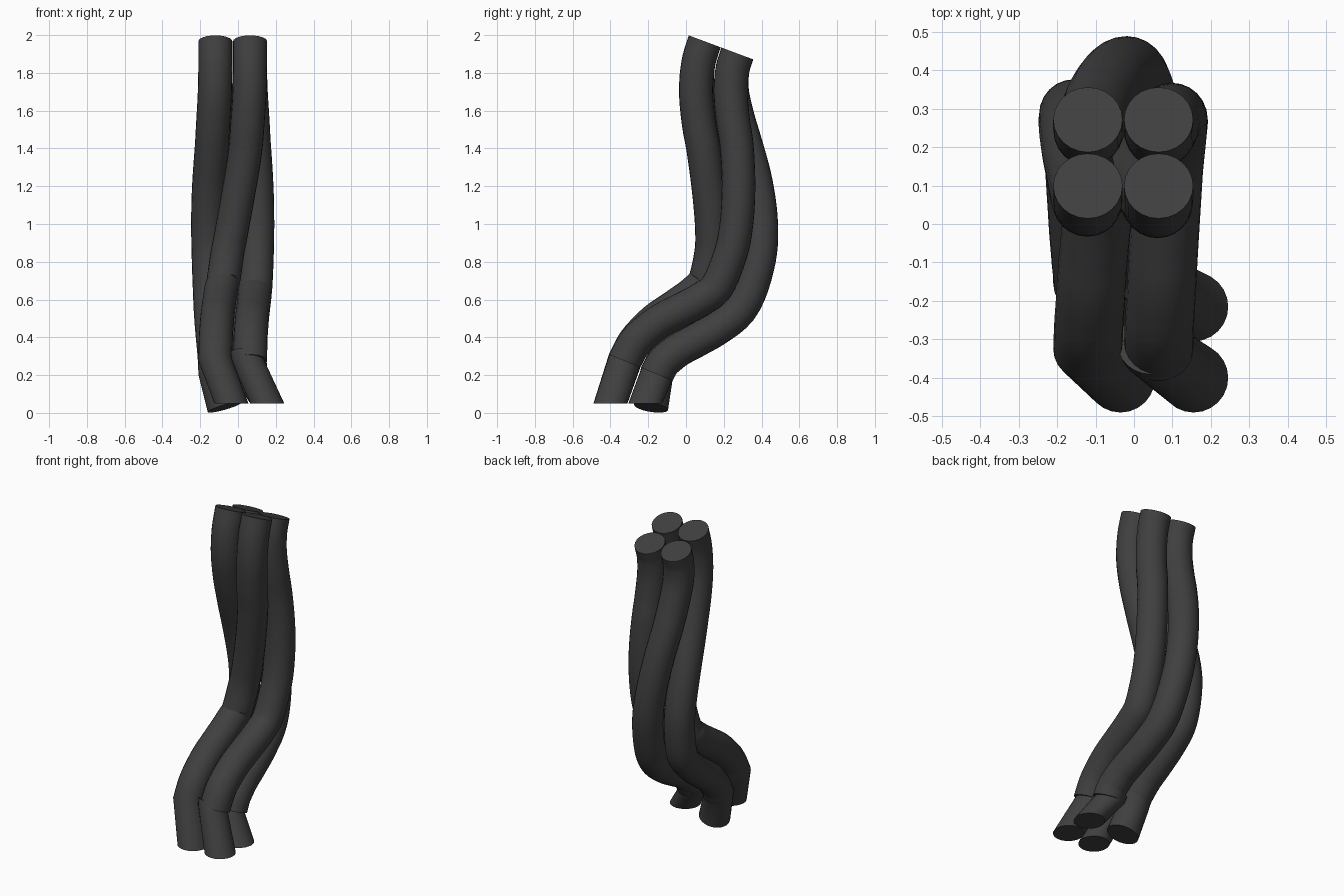
import bpy, bmesh, math
from mathutils import Vector

if "Cube" in bpy.data.objects:
    bpy.data.objects.remove(bpy.data.objects["Cube"])

SIDES = 24
RADIUS = 0.09
SPREAD = 0.13
X = Vector((1, 0, 0))

rubber = bpy.data.materials.new("dark grey rubber")
rubber.use_nodes = True
colour = (0.05, 0.05, 0.05, 1)
rubber.diffuse_color = colour
rubber.node_tree.nodes["Principled BSDF"].inputs["Base Color"].default_value = colour


def ring(centre, u, v):
    """Circle of points around a centre in the plane of u and v."""
    steps = [2 * math.pi * i / SIDES for i in range(SIDES)]
    return [centre + RADIUS * (math.cos(a) * u + math.sin(a) * v) for a in steps]


def loft(name, rings):
    """Capped tube through a list of rings."""
    bm = bmesh.new()
    loops = [[bm.verts.new(p) for p in r] for r in rings]
    for a, b in zip(loops, loops[1:]):
        for i in range(SIDES):
            j = (i + 1) % SIDES
            bm.faces.new((a[i], a[j], b[j], b[i]))
    bm.faces.new(loops[0])
    bm.faces.new(loops[-1])
    bmesh.ops.recalc_face_normals(bm, faces=bm.faces)
    mesh = bpy.data.meshes.new(name)
    bm.to_mesh(mesh)
    bm.free()
    mesh.materials.append(rubber)
    obj = bpy.data.objects.new(name, mesh)
    bpy.context.collection.objects.link(obj)
    bpy.ops.object.select_all(action="DESELECT")
    obj.select_set(True)
    bpy.context.view_layer.objects.active = obj
    bpy.ops.object.shade_smooth_by_angle(angle=math.radians(35))


def smooth_path(points, steps=5):
    """Catmull-Rom curve through the points."""
    p = [2 * points[0] - points[1]] + points + [2 * points[-1] - points[-2]]
    out = []
    for a, b, c, d in zip(p, p[1:], p[2:], p[3:]):
        for k in range(steps):
            t = k / steps
            out.append(b + (c - a) * t / 2 + (2 * a - 5 * b + 4 * c - d) * t**2 / 2
                       + (3 * b - a - 3 * c + d) * t**3 / 2)
    return out + [points[-1]]


# Bundle centre line from top to bottom: y, z, twist in degrees
path = smooth_path([Vector(p) for p in (
    (0.185, 1.935, 0), (0.155, 1.83, 0), (0.148, 1.70, 2), (0.17, 1.55, 8),
    (0.205, 1.40, 15), (0.245, 1.20, 30), (0.267, 1.0, 45), (0.26, 0.83, 57),
    (0.205, 0.64, 68), (0.115, 0.55, 74), (0, 0.475, 80), (-0.09, 0.42, 84),
    (-0.155, 0.365, 87), (-0.2, 0.315, 89), (-0.24, 0.24, 90))])

# Direction across the bundle, towards the back, at each path point
across = []
for i in range(len(path)):
    t = path[min(i + 1, len(path) - 1)] - path[max(i - 1, 0)]
    across.append(Vector((0, -t.y, t.x)).normalized())
across[0] = Vector((0, 0.94, -0.35)).normalized()
across[-1] = Vector((0, 0.925, -0.38)).normalized()


def strand_rings(start):
    rings, centre = [], None
    for p, n in zip(path, across):
        a = math.radians(start - p.z)
        centre = Vector((-0.028, p.x, p.y)) + SPREAD * (math.cos(a) * X + math.sin(a) * n)
        rings.append(ring(centre, X, n))
    return rings, centre


# Each strand: starting angle, foot centre, slope of the foot cap in x and y
strands = {
    "front_left_strand": (45 - 90, (-0.035, -0.40, 0.05), (0, 0), False),
    "back_left_strand": (-135 - 90 + 180 - 90, (-0.07, -0.185, 0.03), (0.28, -0.15), False),
    "front_right_strand": (45, (0.155, -0.40, 0.05), (0, 0), True),
    "back_right_strand": (135, (0.155, -0.215, 0.05), (0, 0), True),
}

for name, (start, foot, slope, separate) in strands.items():
    rings, end = strand_rings(start)
    foot_ring = ring(Vector(foot), Vector((1, 0, slope[0])), Vector((0, 1, slope[1])))
    if separate:
        # Right-hand feet are separate pieces emerging from the strand ends
        loft(name, rings)
        back = across[-1]
        up = Vector((0, 0.38, 0.925))
        top = ring(end - 0.02 * X + 0.04 * up, X * 0.97, back * 0.97)
        neck = ring(end - 0.012 * X, X * 0.97, back * 0.97)
        loft(name.replace("strand", "foot"), [top, neck, foot_ring])
    else:
        loft(name, rings + [foot_ring])
